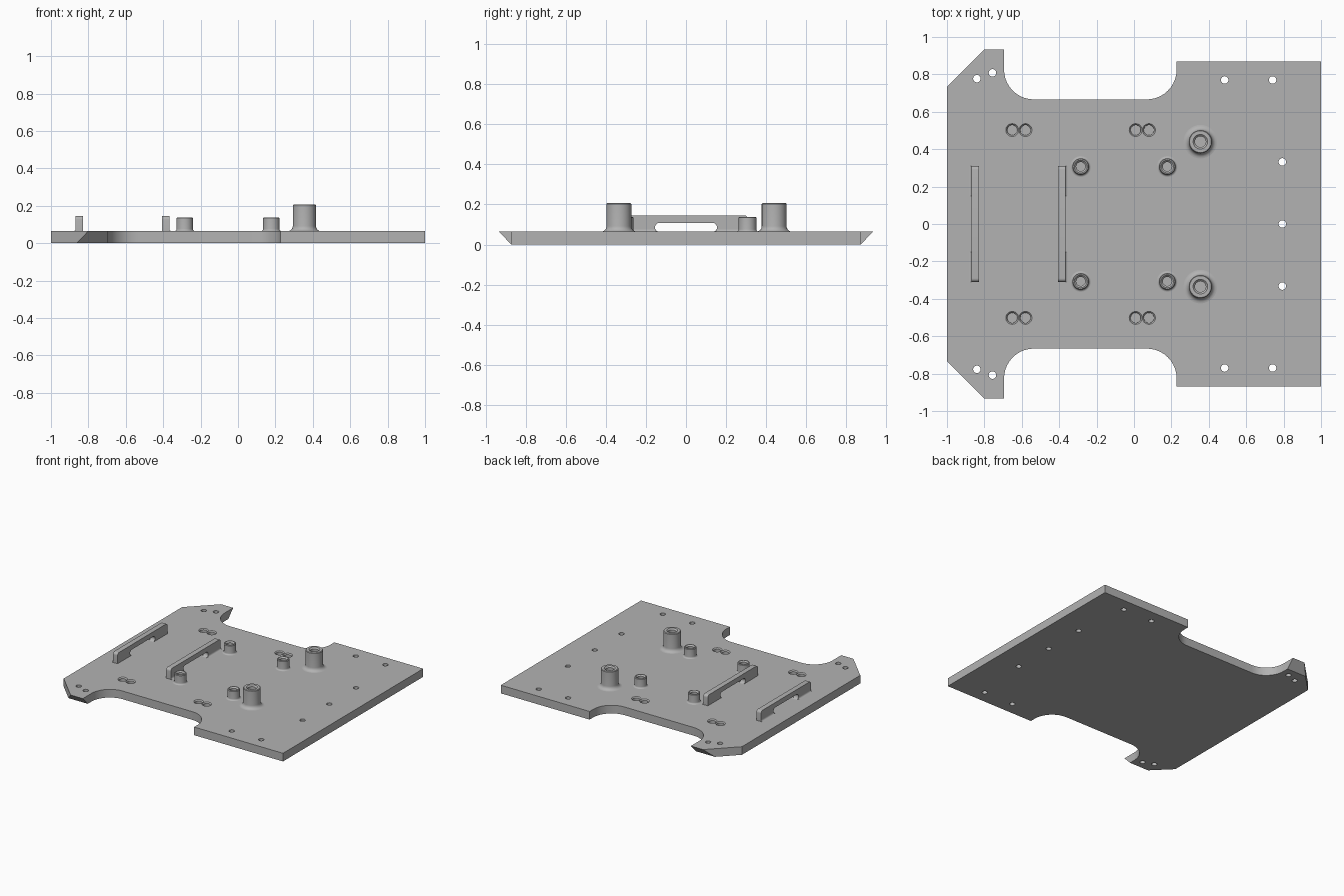
import bpy, bmesh, math

if "Cube" in bpy.data.objects:
    bpy.data.objects.remove(bpy.data.objects["Cube"])

T = 0.064  # plate thickness

grey = bpy.data.materials.new("light grey")
grey.diffuse_color = (0.45, 0.45, 0.45, 1)
grey.use_nodes = True
grey.node_tree.nodes["Principled BSDF"].inputs["Base Color"].default_value = grey.diffuse_color


def finish(name, bm, smooth=True):
    bmesh.ops.recalc_face_normals(bm, faces=bm.faces)
    me = bpy.data.meshes.new(name)
    bm.to_mesh(me)
    bm.free()
    ob = bpy.data.objects.new(name, me)
    bpy.context.collection.objects.link(ob)
    me.materials.append(grey)
    if smooth:
        shade(ob)
    return ob


def shade(ob):
    bpy.ops.object.select_all(action='DESELECT')
    ob.select_set(True)
    bpy.context.view_layer.objects.active = ob
    bpy.ops.object.shade_smooth_by_angle(angle=math.radians(30))


def arc(cx, cy, r, a0, a1, n=10):
    """Points on an arc, angles in degrees."""
    angles = [math.radians(a0 + (a1 - a0) * i / n) for i in range(n + 1)]
    return [(cx + r * math.cos(a), cy + r * math.sin(a)) for a in angles]


def loft(bm, loop_a, loop_b):
    """Closed solid between two matching loops of 3D points."""
    a = [bm.verts.new(p) for p in loop_a]
    b = [bm.verts.new(p) for p in loop_b]
    bm.faces.new(a[::-1])
    bm.faces.new(b)
    for i in range(len(a)):
        j = (i + 1) % len(a)
        bm.faces.new((a[i], a[j], b[j], b[i]))


def lathe(bm, profile, x, y, n=32, caps=False):
    """Revolve (radius, z) points about a vertical axis at x, y."""
    rings = [[bm.verts.new((x + r * math.cos(math.tau * i / n),
                            y + r * math.sin(math.tau * i / n), z))
              for i in range(n)] for r, z in profile]
    for lo, hi in zip(rings, rings[1:]):
        for i in range(n):
            j = (i + 1) % n
            bm.faces.new((lo[i], lo[j], hi[j], hi[i]))
    if caps:
        bm.faces.new(rings[0][::-1])
        bm.faces.new(rings[-1])


# Plate outline: straight tail, rounded side notches, swept front corners
def half_outline(wing_y):
    return ([(1, 0.87), (0.228, 0.87)]
            + arc(0.068, 0.826, 0.16, 0, -90)
            + arc(-0.535, 0.826, 0.16, -90, -180)
            + [(-0.695, wing_y), (wing_y - 1.734, wing_y), (-1, 0.734)])


def outline(wing_y, z):
    half = half_outline(wing_y)
    return [(x, y, z) for x, y in half] + [(x, -y, z) for x, y in half[::-1]]


bm = bmesh.new()
loft(bm, outline(0.872, 0), outline(0.933, T))  # wing tips undercut
plate = finish("base_plate", bm, False)

# Boss positions: x, y, radius, top, fillet, hole radius
bosses = [(x, s * 0.307, 0.044, 0.138, 0.012, 0.024)
          for x in (-0.285, 0.178) for s in (1, -1)]
bosses += [(0.355, y, 0.062, 0.207, 0.028, 0.029) for y in (0.44, -0.335)]

# Cutters: through holes, paired blind pockets, boss hole bottoms
bm = bmesh.new()
for s in (1, -1):
    for x, y in [(-0.84, 0.777), (-0.757, 0.808), (0.485, 0.77),
                 (0.741, 0.77), (0.793, 0.332)]:
        lathe(bm, [(0.02, -0.1), (0.02, 0.1)], x, s * y, 24, True)
    for x in (-0.651, -0.58, 0.009, 0.08):
        lathe(bm, [(0.027, 0.025), (0.027, T - 0.008), (0.0345, T), (0.0345, 0.1)],
              x, s * 0.502, 32, True)
lathe(bm, [(0.02, -0.1), (0.02, 0.1)], 0.793, 0, 24, True)
for x, y, r, top, f, h in bosses:
    lathe(bm, [(h, 0.025), (h, 0.1)], x, y, 32, True)
cutter = finish("hole_cutter", bm, False)
cutter.hide_render = True

mod = plate.modifiers.new("holes", 'BOOLEAN')
mod.operation = 'DIFFERENCE'
mod.solver = 'EXACT'
mod.object = cutter
bpy.context.view_layer.objects.active = plate
bpy.ops.object.modifier_apply(modifier=mod.name)
bpy.data.objects.remove(cutter)
shade(plate)

# Bosses with filleted feet and chamfered holes
for k, (x, y, r, top, f, h) in enumerate(bosses):
    bm = bmesh.new()
    foot = arc(r + f, T + f, f, -90, -180, 6)
    lathe(bm, foot + [(r, top - 0.004), (r - 0.004, top), (h + 0.01, top),
                      (h, top - 0.01), (h, T)], x, y)
    finish(f"{'small' if k < 4 else 'large'}_boss_{k + 1}", bm)

# Slotted strap handles, with a small fillet along the outer side of each leg
H, W = 0.146, 0.04
sr = 0.022
half = ([(0, T + 2 * sr)] + arc(0.133, T + sr, sr, 90, -90)
        + [(0.31, T)] + arc(0.29, H - 0.02, 0.02, 0, 90, 6))
profile = half + [(-y, z) for y, z in half[:0:-1]]
for name, x, side in (("front_handle", -0.849, -1), ("rear_handle", -0.387, 1)):
    bm = bmesh.new()
    loft(bm, [(x - W / 2, y, z) for y, z in profile],
         [(x + W / 2, y, z) for y, z in profile])
    finish(name, bm)
    bm = bmesh.new()
    f = 0.012
    section = [(0, T)] + arc(f, T + f, f, -90, -180, 4)
    for y0, y1 in ((-0.31, -0.15), (0.15, 0.31)):
        loft(bm, *[[(x + side * (W / 2 + u), y, z) for u, z in section]
                   for y in (y0, y1)])
    finish(name + "_fillet", bm)
